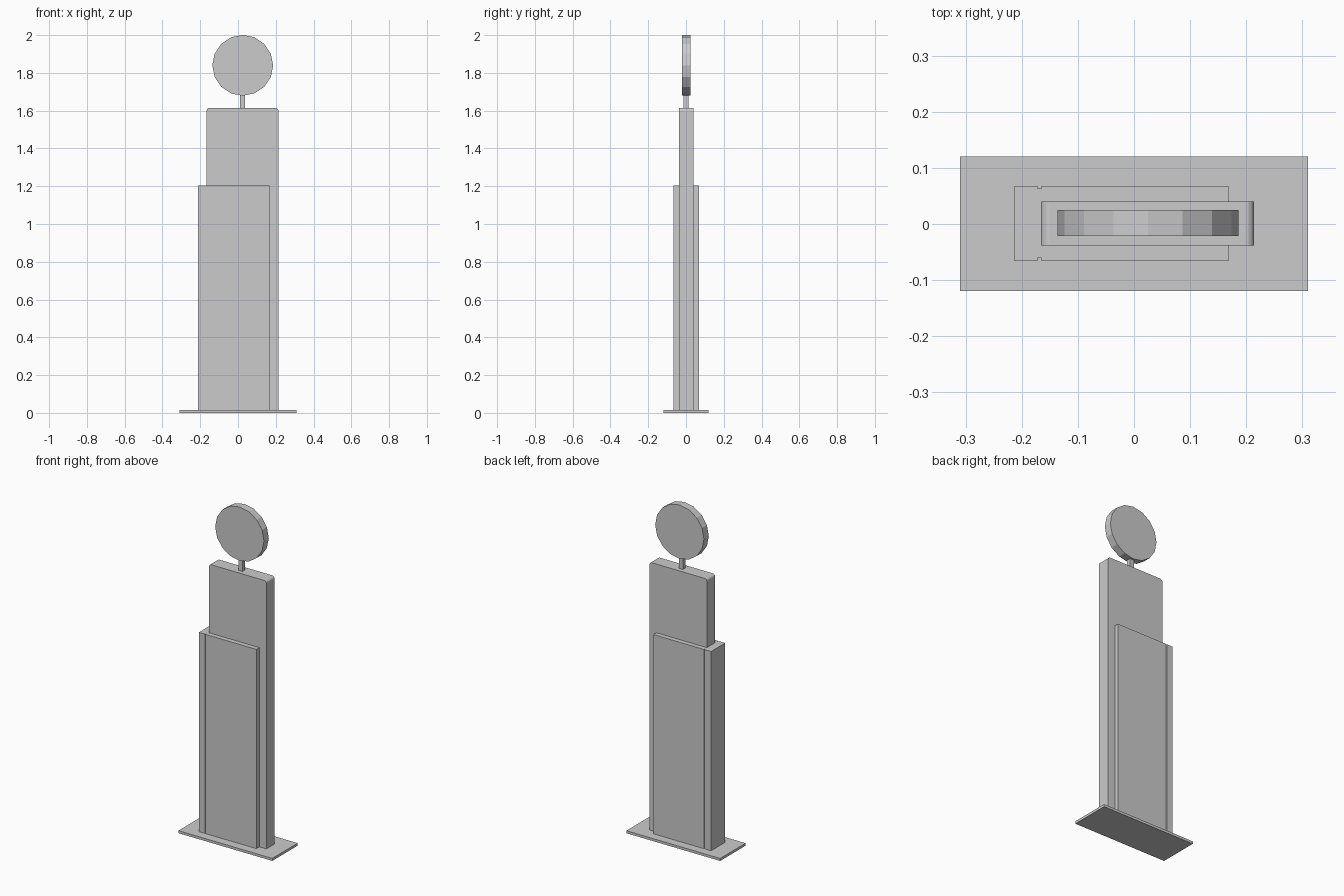
import bpy
import bmesh
import math

cube = bpy.data.objects.get("Cube")
if cube:
    bpy.data.objects.remove(cube, do_unlink=True)

# Single painted finish
GREY = (0.6, 0.6, 0.6, 1.0)
grey = bpy.data.materials.new("light_grey")
grey.use_nodes = True
grey.diffuse_color = GREY
grey.node_tree.nodes["Principled BSDF"].inputs["Base Color"].default_value = GREY


def prism(name, outline, axis, low, high):
    """Extrude an outline along 'y' (outline in x, z) or 'z' (outline in x, y)."""
    bm = bmesh.new()

    def place(a, b, depth):
        return (a, depth, b) if axis == "y" else (a, b, depth)

    face = bm.faces.new([bm.verts.new(place(a, b, low)) for a, b in outline])
    shift = (0, high - low, 0) if axis == "y" else (0, 0, high - low)
    result = bmesh.ops.extrude_face_region(bm, geom=[face])
    moved = [v for v in result["geom"] if isinstance(v, bmesh.types.BMVert)]
    bmesh.ops.translate(bm, verts=moved, vec=shift)
    if face.is_valid and not any(len(e.link_faces) < 2 for e in bm.edges):
        pass
    elif not face.is_valid:
        bmesh.ops.holes_fill(bm, edges=bm.edges)
    bmesh.ops.recalc_face_normals(bm, faces=bm.faces)
    mesh = bpy.data.meshes.new(name)
    bm.to_mesh(mesh)
    bm.free()
    mesh.materials.append(grey)
    obj = bpy.data.objects.new(name, mesh)
    bpy.context.collection.objects.link(obj)
    return obj


def rect(x0, x1, b0, b1):
    return [(x0, b0), (x1, b0), (x1, b1), (x0, b1)]


def arc(cx, cz, radius, start, end, steps):
    return [(cx + radius * math.cos(math.radians(start + (end - start) * i / steps)),
             cz + radius * math.sin(math.radians(start + (end - start) * i / steps)))
            for i in range(steps + 1)]


FLOOR = 0.015

# Thin ground plate
prism("base_plate", rect(-0.31, 0.31, -0.119, 0.12), "z", 0, FLOOR)

# Tall inner panel with rounded top corners
R, LEFT, RIGHT, TOP = 0.016, -0.166, 0.214, 1.615
panel = [(LEFT, FLOOR), (RIGHT, FLOOR)]
panel += arc(RIGHT - R, TOP - R, R, 0, 90, 4)
panel += arc(LEFT + R, TOP - R, R, 90, 180, 4)
prism("tall_panel", panel, "y", -0.038, 0.04)

# Wider lower casing with a narrow groove on front and back
FRONT, BACK, G0, G1, DEPTH = -0.066, 0.068, -0.172, -0.165, 0.005
casing = [(-0.213, FRONT), (G0, FRONT), (G0, FRONT + DEPTH), (G1, FRONT + DEPTH),
          (G1, FRONT), (0.168, FRONT), (0.168, BACK), (G1, BACK),
          (G1, BACK - DEPTH), (G0, BACK - DEPTH), (G0, BACK), (-0.213, BACK)]
prism("lower_casing", casing, "z", FLOOR, 1.205)

# Short post carrying the round sign
prism("sign_post", rect(0.011, 0.038, -0.012, 0.014), "z", TOP - 0.01, 1.69)

# Round sign disc
prism("round_sign", arc(0.025, 1.84, 0.161, 0, 360, 16)[:-1], "y", -0.021, 0.025)
